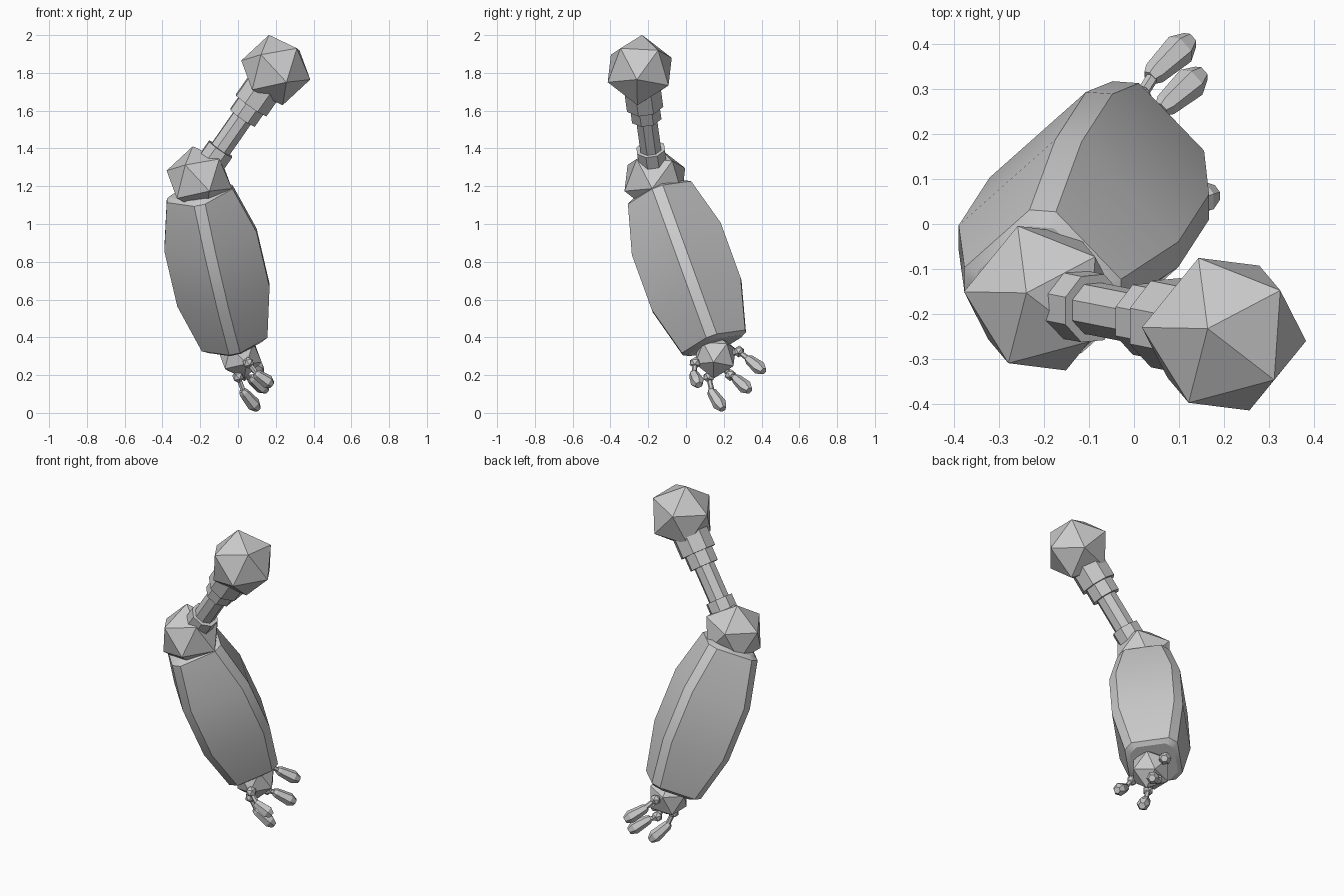
import bpy, bmesh, math
from mathutils import Vector, Matrix

if "Cube" in bpy.data.objects:
    bpy.data.objects.remove(bpy.data.objects["Cube"])

V = Vector
# shared orientation of every ball joint
TOP = V((-0.035, 0.012, 0.18)).normalized()
LOW = V((0.185, -0.015, -0.045))
X = -(LOW - TOP * LOW.dot(TOP)).normalized()
ROT = Matrix((X, TOP.cross(X), TOP)).transposed().to_4x4()


def finish(bm, name):
    bmesh.ops.recalc_face_normals(bm, faces=bm.faces)
    me = bpy.data.meshes.new(name)
    bm.to_mesh(me)
    bm.free()
    ob = bpy.data.objects.new(name, me)
    bpy.context.collection.objects.link(ob)
    return ob


def ball(name, center, r):
    bm = bmesh.new()
    bmesh.ops.create_icosphere(bm, subdivisions=1, radius=r,
                               matrix=Matrix.Translation(center) @ ROT)
    return finish(bm, name)


def loft(name, a, b, profile, section):
    """Rings along a-b; profile holds (fraction, radius), section gives 2D points for a radius."""
    a, b = V(a), V(b)
    d = (b - a).normalized()
    u = V((1, 0, 0)) - d * d.x
    u.normalize()
    w = d.cross(u)
    bm = bmesh.new()
    rings = [[bm.verts.new(a.lerp(b, t) + u * p + w * q) for p, q in section(r)]
             for t, r in profile]
    n = len(rings[0])
    for r0, r1 in zip(rings, rings[1:]):
        for i in range(n):
            j = (i + 1) % n
            bm.faces.new((r0[i], r0[j], r1[j], r1[i]))
    bm.faces.new(rings[0])
    bm.faces.new(rings[-1])
    return finish(bm, name)


def ngon(n):
    return lambda r: [(r * math.cos(math.tau * (i + .5) / n), r * math.sin(math.tau * (i + .5) / n))
                      for i in range(n)]


def chamfered_square(r):
    pts = []
    for k in range(4):
        c, s = math.cos(k * math.pi / 2), math.sin(k * math.pi / 2)
        for h in (-.03, .03):
            pts.append((c * r - s * h, s * r + c * h))
    return pts


# ball joints
shoulder, elbow, wrist = V((.2, -.245, 1.815)), V((-.205, -.165, 1.235)), V((.01, .155, .3))
ball("shoulder_joint", shoulder, .19)
ball("elbow_joint", elbow, .18)
ball("wrist_joint", wrist, .12)

# upper arm: rod, two collars and a thicker sleeve
for name, t0, t1, r in (("upper_arm_rod", .1, .75, .06), ("elbow_collar", .1, .28, .08),
                        ("arm_collar", .565, .71, .085), ("shoulder_sleeve", .68, .95, .105)):
    loft(name, elbow.lerp(shoulder, t0), elbow.lerp(shoulder, t1), [(0, r), (1, r)], ngon(8))

# forearm barrel: chamfered square, bulging in the middle
forearm = loft("forearm", (-.203, -.138, 1.16), (-.018, .148, .372),
               [(-.02, .145), (0, .178), (.31, .25), (.68, .25), (1, .178), (1.02, .145)],
               chamfered_square)
bpy.context.view_layer.objects.active = forearm
forearm.select_set(True)
bpy.ops.object.shade_smooth_by_angle(angle=math.radians(25))

# fingers: knuckle, thin link and tapered tip
fingers = [((.012, .28, .325), (.035, .325, .29), (.125, .41, .22)),
           ((.03, .235, .2), (.06, .255, .19), (.15, .335, .118)),
           ((0, .12, .19), (.02, .13, .12), (.105, .195, .02)),
           ((.055, .048, .265), (.09, .038, .212), (.18, .068, .148))]
for i, (k, a, b) in enumerate(fingers, 1):
    ball(f"knuckle_{i}", V(k), .032)
    loft(f"knuckle_link_{i}", wrist.lerp(V(k), .7), k, [(0, .018), (1, .018)], ngon(6))
    loft(f"finger_link_{i}", k, V(a).lerp(V(b), .15), [(0, .014), (1, .014)], ngon(6))
    loft(f"finger_tip_{i}", a, b, [(0, .018), (.12, .027), (.75, .037), (1, .02)], ngon(6))
